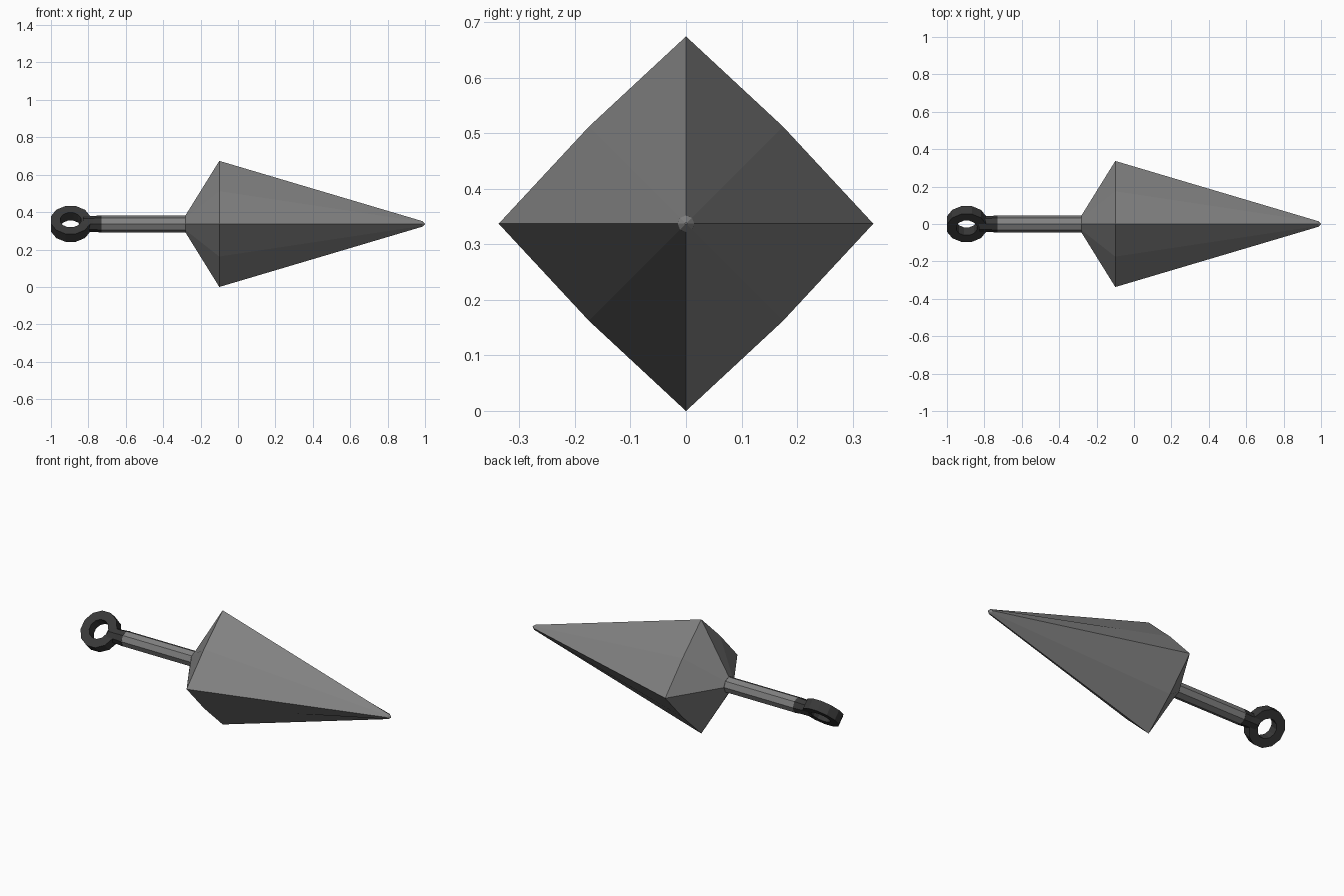
import bpy, bmesh, math
from mathutils import Matrix, Vector

if "Cube" in bpy.data.objects:
    bpy.data.objects.remove(bpy.data.objects["Cube"])

CZ = 0.337  # height of the long axis


def material(name, v):
    m = bpy.data.materials.new(name)
    m.diffuse_color = (v, v, v, 1)
    m.use_nodes = True
    m.node_tree.nodes["Principled BSDF"].inputs["Base Color"].default_value = m.diffuse_color
    return m


steel = material("steel grey", 0.22)
dark = material("dark iron", 0.04)


def finish(name, bm, mat):
    bmesh.ops.recalc_face_normals(bm, faces=bm.faces)
    me = bpy.data.meshes.new(name)
    bm.to_mesh(me)
    bm.free()
    me.materials.append(mat)
    ob = bpy.data.objects.new(name, me)
    bpy.context.collection.objects.link(ob)
    return ob


def spindle(name, stations, mat):
    """Eight-sided body along x; stations are (x, corner radius, mid radius)."""
    bm = bmesh.new()
    rings = []
    for x, rc, rm in stations:
        ring = []
        for i in range(8):
            a = i * math.pi / 4
            r = rm if i % 2 else rc
            ring.append(bm.verts.new((x, r * math.cos(a), CZ + r * math.sin(a))))
        rings.append(ring)
    for a, b in zip(rings, rings[1:]):
        for i in range(8):
            j = (i + 1) % 8
            bm.faces.new((a[i], a[j], b[j], b[i]))
    for ring in (rings[0], rings[-1]):
        bm.faces.new(ring)
    return finish(name, bm, mat)


# four-edged blade with slightly bulging faces and a blunt tip
spindle("blade", [(-0.28, 0.047, 0.047), (-0.10, 0.337, 0.247),
                  (0.985, 0.015, 0.015), (1.0, 0.002, 0.002)], steel)
# grip and the dark collar joining it to the ring
spindle("handle", [(-0.73, 0.045, 0.045), (-0.27, 0.045, 0.045)], steel)
spindle("collar", [(-0.83, 0.042, 0.042), (-0.775, 0.042, 0.042),
                   (-0.73, 0.046, 0.046)], dark)

# twelve-sided pommel ring, tilted 45 degrees about the long axis
bm = bmesh.new()
N = 12
k = 1 / math.cos(math.pi / N)
profile = [(0.105, -0.03), (0.105, 0.03), (0.055, 0.03), (0.055, -0.03)]
tilt = Matrix.Translation((-0.895, 0, CZ)) @ Matrix.Rotation(math.radians(45), 4, 'X')
rows = []
for i in range(N):
    a = (i + 0.5) * 2 * math.pi / N
    rows.append([bm.verts.new(tilt @ Vector((r * k * math.cos(a), r * k * math.sin(a), h)))
                 for r, h in profile])
for i in range(N):
    a, b = rows[i], rows[(i + 1) % N]
    for j in range(4):
        n = (j + 1) % 4
        bm.faces.new((a[j], a[n], b[n], b[j]))
finish("pommel_ring", bm, dark)
